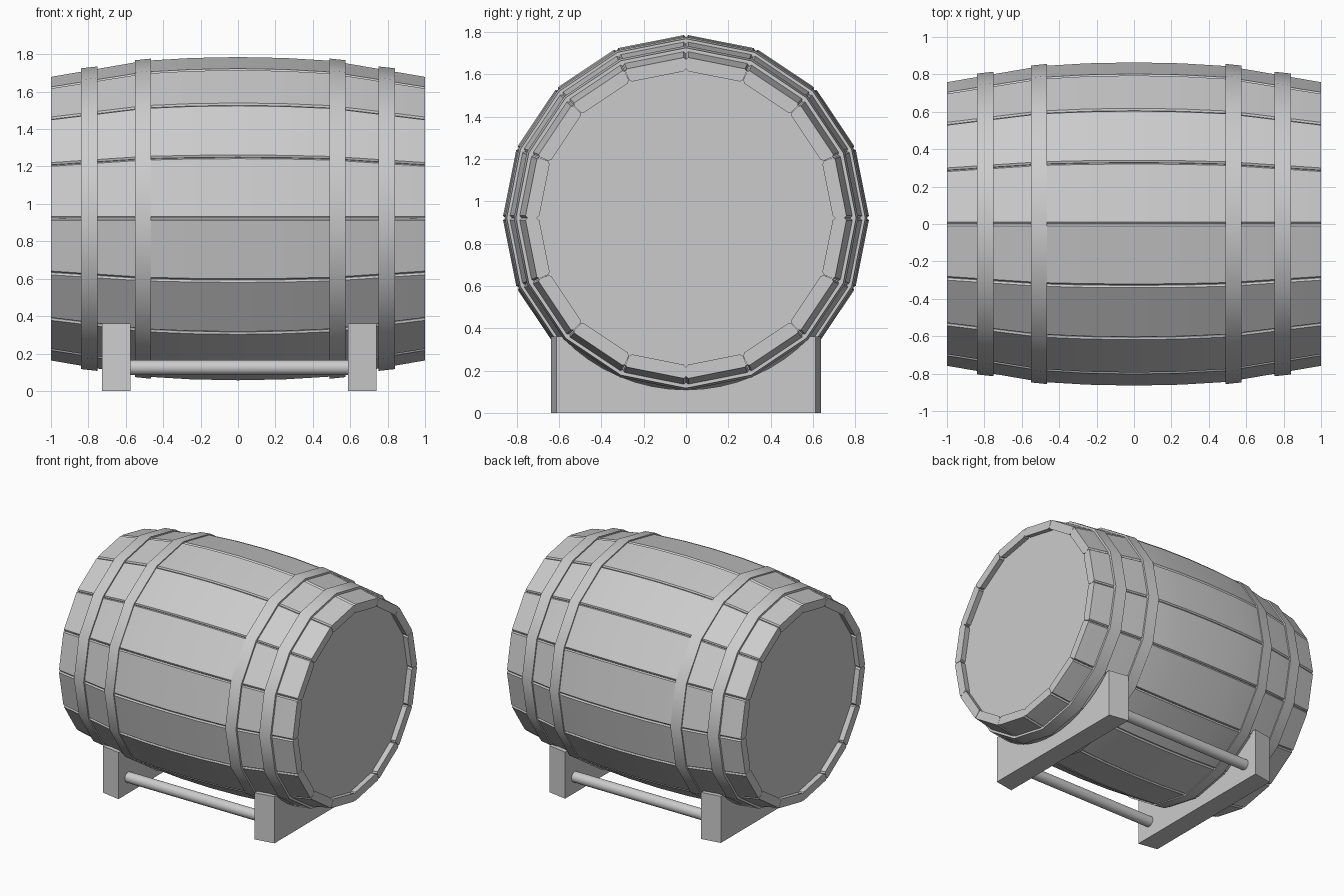
import bpy, bmesh
from math import sin, cos, pi, atan2, sqrt

if "Cube" in bpy.data.objects:
    bpy.data.objects.remove(bpy.data.objects["Cube"])

N = 16          # staves around the barrel
CZ = 0.921      # height of the barrel axis
PROFILE = [(0, 0.866), (0.25, 0.861), (0.5, 0.846), (1, 0.76)]


def radius(x):
    # bulging barrel profile, straight between the listed points
    x = abs(x)
    for (xa, ra), (xb, rb) in zip(PROFILE, PROFILE[1:]):
        if x <= xb:
            return ra + (rb - ra) * (x - xa) / (xb - xa)


def ring_point(x, r, a):
    return (x, r * cos(a), CZ + r * sin(a))


def make(name, verts, faces, bevel=0.0, smooth=True):
    me = bpy.data.meshes.new(name)
    me.from_pydata(verts, [], faces)
    bm = bmesh.new()
    bm.from_mesh(me)
    bmesh.ops.recalc_face_normals(bm, faces=bm.faces)
    if bevel:
        # only the edges that run along the barrel
        edges = [e for e in bm.edges if abs(e.verts[0].co.x - e.verts[1].co.x) > 0.1]
        bmesh.ops.bevel(bm, geom=edges, offset=bevel, segments=1, affect='EDGES')
    bm.to_mesh(me)
    bm.free()
    ob = bpy.data.objects.new(name, me)
    bpy.context.collection.objects.link(ob)
    if smooth:
        bpy.ops.object.select_all(action='DESELECT')
        ob.select_set(True)
        bpy.context.view_layer.objects.active = ob
        bpy.ops.object.shade_smooth_by_angle(angle=pi / 6)
    return ob


def tube(sections, closed):
    # faces joining equal-length loops; closed joins last loop to first, else caps
    m = len(sections[0])
    verts = [p for s in sections for p in s]
    n = len(sections)
    faces = []
    for i in range(n if closed else n - 1):
        j = (i + 1) % n
        for k in range(m):
            l = (k + 1) % m
            faces.append((i * m + k, i * m + l, j * m + l, j * m + k))
    if not closed:
        faces += [tuple(range(m)), tuple(range((n - 1) * m, n * m))]
    return verts, faces


# Staves: bent planks with bevelled seams between neighbours
GAP = 0.001
for s in range(N):
    a0, a1 = 2 * pi * s / N, 2 * pi * (s + 1) / N
    secs = []
    for x in (-1, -0.5, -0.25, 0, 0.25, 0.5, 1):
        ro = radius(x)
        ri = ro - 0.065
        secs.append([ring_point(x, ro, a0 + GAP / ro), ring_point(x, ro, a1 - GAP / ro),
                     ring_point(x, ri, a1 - GAP / ri), ring_point(x, ri, a0 + GAP / ri)])
    make(f"stave_{s + 1}", *tube(secs, False), bevel=0.01)

# Hoops: four thin sloped bands, each (x, radius) at its outer and inner rim
OUTER = (0.804, 0.814)
INNER = (0.847, 0.856)
HOOPS = [(-0.84, -0.75, OUTER), (-0.55, -0.465, INNER), (0.575, 0.49, INNER), (0.84, 0.75, OUTER)]
for n, (x0, x1, (r0, r1)) in enumerate(HOOPS):
    secs = []
    for s in range(N):
        a = 2 * pi * s / N
        secs.append([ring_point(x0, r0, a), ring_point(x1, r1, a),
                     ring_point(x1, r1 - 0.03, a), ring_point(x0, r0 - 0.03, a)])
    make(f"hoop_{n + 1}", *tube(secs, True))

# Barrel heads, slightly recessed
for side, label in ((-1, "left"), (1, "right")):
    secs = [[ring_point(side * x, 0.72, 2 * pi * s / N) for s in range(N)] for x in (0.92, 0.955)]
    make(f"{label}_head", *tube(secs, False), smooth=False)

# Cradle blocks with a curved cut-out under the barrel
top, rc = 0.36, 0.812
yc = sqrt(rc ** 2 - (CZ - top) ** 2)
amax = atan2(yc, CZ - top)
arc = [(rc * sin(t), CZ - rc * cos(t)) for t in [amax * (1 - i / 8) for i in range(17)]]
for label, xi, xo in (("left", -0.575, -0.727), ("right", 0.587, 0.74)):
    secs = []
    for x, w in ((xi, 0.638), (xo, 0.612)):
        outline = [(-w, top), (-w, 0), (w, 0), (w, top)] + arc
        secs.append([(x, y, z) for y, z in outline])
    make(f"{label}_cradle", *tube(secs, False), smooth=False)

# Round rails joining the cradle blocks
for y, label in ((-0.52, "front"), (0.52, "back")):
    secs = [[(x, y + 0.04 * cos(2 * pi * k / 24), 0.125 + 0.04 * sin(2 * pi * k / 24))
             for k in range(24)] for x in (-0.6, 0.61)]
    make(f"{label}_rail", *tube(secs, False))
